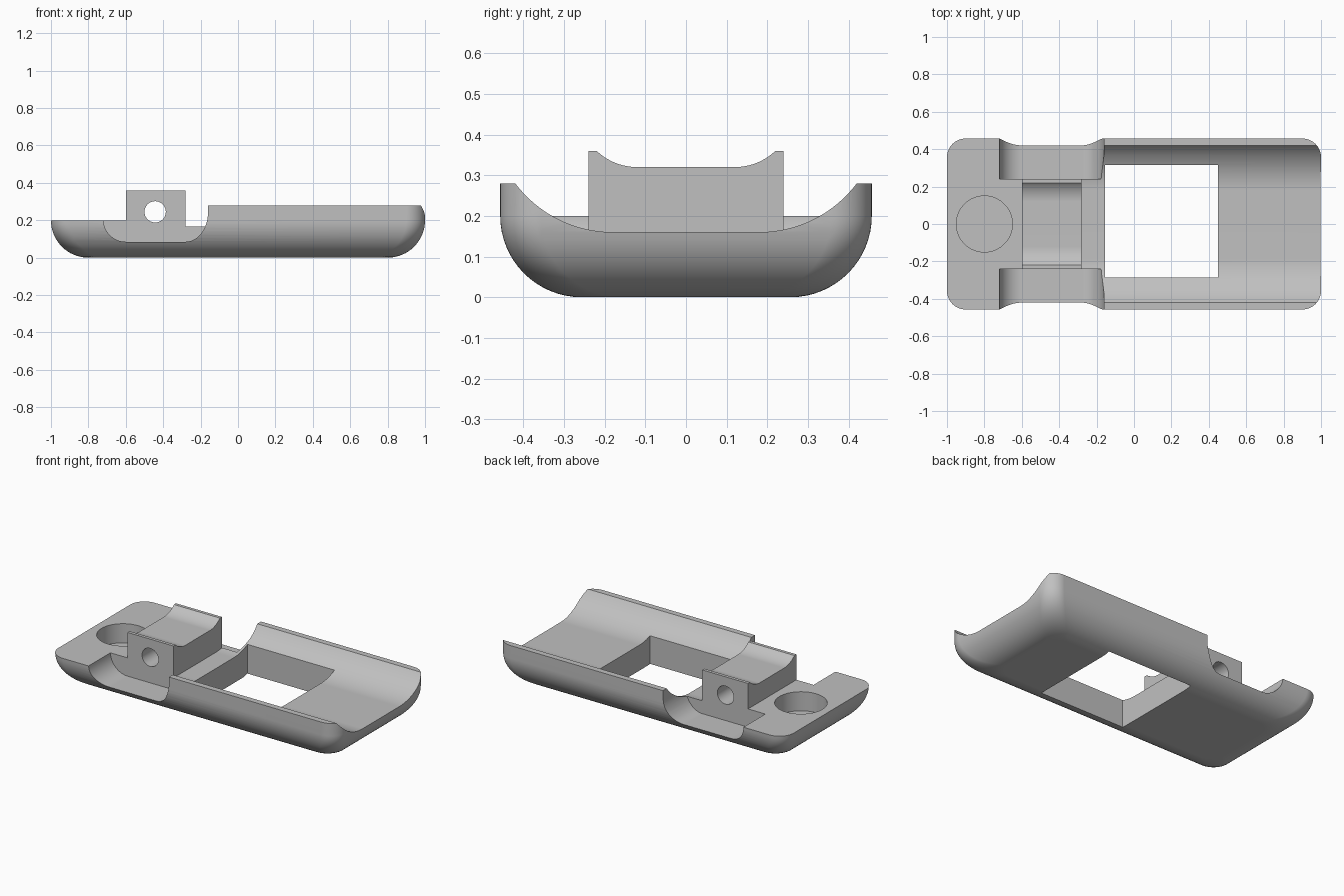
import bpy, bmesh, math
from mathutils import Vector

if "Cube" in bpy.data.objects:
    bpy.data.objects.remove(bpy.data.objects["Cube"], do_unlink=True)

grey = bpy.data.materials.new("light grey")
grey.use_nodes = True
grey.diffuse_color = (0.53, 0.53, 0.53, 1)
grey.node_tree.nodes["Principled BSDF"].inputs["Base Color"].default_value = grey.diffuse_color


def loft(name, rings):
    """Closed solid through rings of equal point count."""
    bm = bmesh.new()
    loops = [[bm.verts.new(p) for p in ring] for ring in rings]
    for a, b in zip(loops, loops[1:]):
        for i in range(len(a)):
            j = (i + 1) % len(a)
            bm.faces.new((a[i], a[j], b[j], b[i]))
    bm.faces.new(loops[0])
    bm.faces.new(loops[-1])
    bmesh.ops.recalc_face_normals(bm, faces=bm.faces)
    mesh = bpy.data.meshes.new(name)
    bm.to_mesh(mesh)
    bm.free()
    mesh.materials.append(grey)
    obj = bpy.data.objects.new(name, mesh)
    bpy.context.collection.objects.link(obj)
    return obj


def prism(name, profile, axis, start, end):
    """Extrude a 2D profile along x, y or z."""
    def place(p, t):
        co = list(p)
        co.insert("xyz".index(axis), t)
        return Vector(co)
    return loft(name, [[place(p, t) for p in profile] for t in (start, end)])


def arc(cx, cy, rx, ry, a0, a1, n=16):
    angles = [math.radians(a0 + (a1 - a0) * i / n) for i in range(n + 1)]
    return [(cx + rx * math.cos(a), cy + ry * math.sin(a)) for a in angles]


def box(x0, x1, y0, y1):
    return [(x0, y0), (x1, y0), (x1, y1), (x0, y1)]


def trough(flat, low, edge, high):
    """Right-hand side of a trough: flat floor, then a tangent arc up to the edge."""
    dy, dz = edge - flat, high - low
    r = (dy * dy + dz * dz) / (2 * dz)
    return arc(flat, low + r, r, r, -90, -90 + math.degrees(math.asin(dy / r)))


def mirrored(half):
    return [(-y, z) for y, z in reversed(half)] + half


# Body: rounded plan with a broad fillet round the underside
LENGTH, WIDTH, HEIGHT, FILLET, CORNER = 1.0, 0.457, 0.28, 0.2, 0.1


def plan(inset, z):
    cx, cy = LENGTH - inset - CORNER, WIDTH - inset - CORNER
    pts = []
    for sx, sy, a in ((1, 1, 0), (-1, 1, 90), (-1, -1, 180), (1, -1, 270)):
        pts += arc(sx * cx, sy * cy, CORNER, CORNER, a, a + 90, 12)
    return [(x, y, z) for x, y in pts]


fillet = arc(FILLET, FILLET, FILLET, FILLET, 270, 180)
body = loft("body", [plan(d, z) for d, z in fillet] + [plan(0, HEIGHT)])

# Long trough and the lowered end deck
side = trough(0.18, 0.16, 0.42, 0.28)
channel = prism("channel_cutter", mirrored(side + [(0.42, 0.6)]), "x", -0.4, 1.2)
deck = prism("deck_cutter", box(-1.2, -0.45, -0.6, 0.6), "z", 0.2, 0.6)

# Raised block with a grooved top
groove = trough(0.12, 0.32, 0.22, 0.36) + [(0.3, 0.36), (0.3, 0.1)]
block = prism("block", mirrored(groove), "x", -0.6, -0.28)

# Side scoops beside the block
scoop = ([(-0.72, 0.6)] + arc(-0.6, 0.205, 0.12, 0.12, 180, 270)
         + arc(-0.28, 0.245, 0.12, 0.16, 270, 360) + [(-0.16, 0.6)])
scoops = [prism("scoop_cutter", scoop, "y", s * 0.24, s * 0.7) for s in (-1, 1)]

# Cross hole, blind round well and rectangular window
hole = prism("cross_hole_cutter", arc(-0.443, 0.245, 0.057, 0.057, 0, 350, 35), "y", -0.7, 0.7)
well = prism("well_cutter", arc(-0.8, 0, 0.15, 0.15, 0, 354, 59), "z", 0.08, 0.6)
window = prism("window_cutter", box(-0.155, 0.45, -0.285, 0.315), "z", -0.2, 0.6)

steps = [(channel, "DIFFERENCE"), (deck, "DIFFERENCE"), (block, "UNION")]
steps += [(c, "DIFFERENCE") for c in scoops + [hole, well, window]]

bpy.ops.object.select_all(action="DESELECT")
bpy.context.view_layer.objects.active = body
body.select_set(True)
for tool, operation in steps:
    tool.hide_render = True
    mod = body.modifiers.new(tool.name, "BOOLEAN")
    mod.object, mod.operation, mod.solver = tool, operation, "EXACT"
    bpy.ops.object.modifier_apply(modifier=mod.name)
    bpy.data.objects.remove(tool, do_unlink=True)

# Smooth fillets, crisp edges
bpy.ops.object.shade_smooth_by_angle(angle=math.radians(25))
weighted = body.modifiers.new("weighted_normals", "WEIGHTED_NORMAL")
weighted.keep_sharp = True
